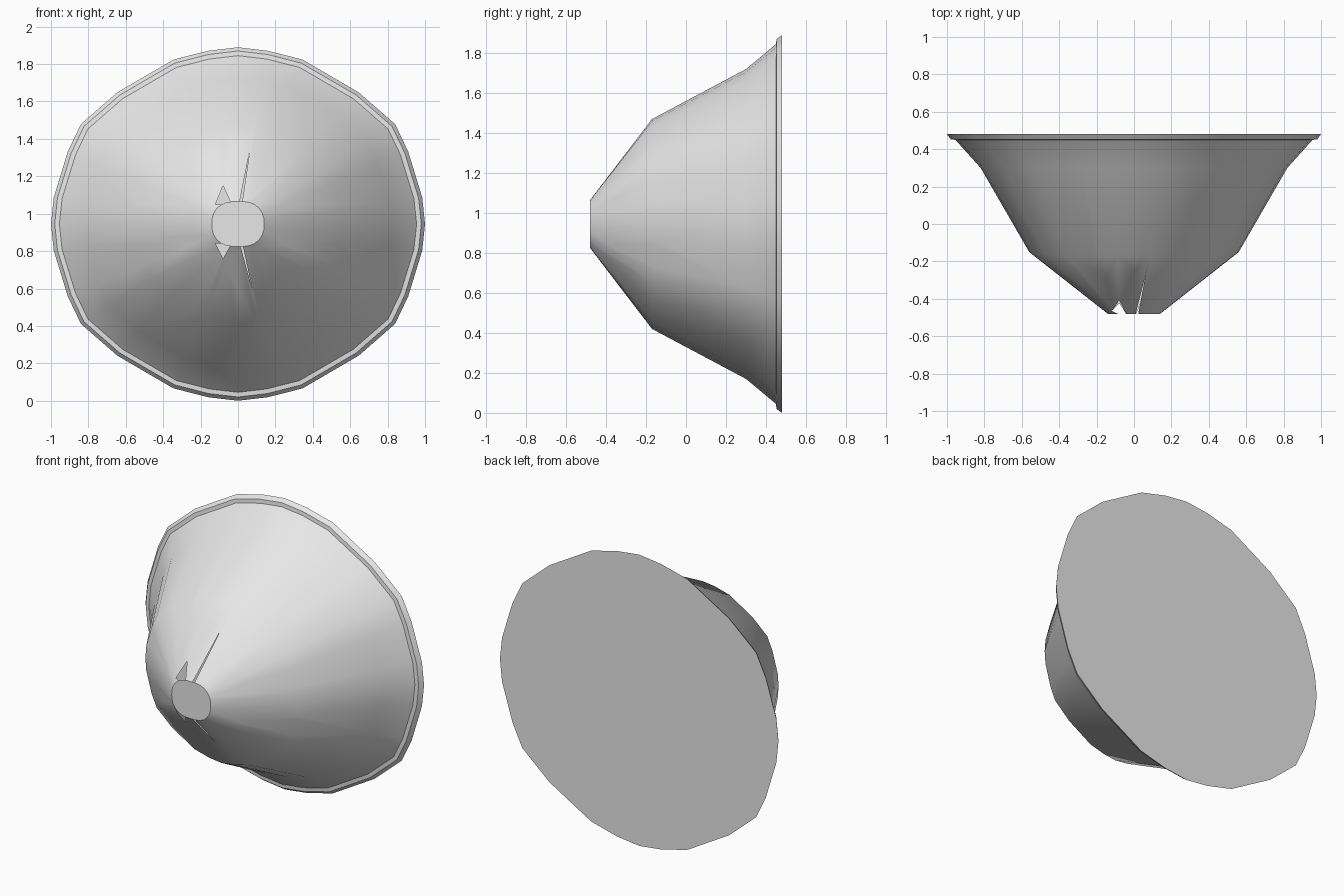
import bpy, bmesh
from mathutils import Vector

cube = bpy.data.objects.get("Cube")
if cube:
    bpy.data.objects.remove(cube, do_unlink=True)

CENTRE_Z = 0.945

grey = bpy.data.materials.new("plain grey")
grey.use_nodes = True
colour = (0.8, 0.8, 0.8, 1)
grey.diffuse_color = colour
grey.node_tree.nodes["Principled BSDF"].inputs["Base Color"].default_value = colour

# Quarter outlines from the side to the top, as unit-scaled (x, z)
RIM = [(1, 0), (.985, .15), (.91, .41), (.84, .565), (.645, .745), (.345, .93), (.16, .98), (0, 1)]
NOSE = [(1, 0), (.985, .25), (.93, .48), (.82, .68), (.66, .85), (.45, .96), (.22, 1), (0, 1)]


def full_outline(quarter):
    half = quarter + [(-x, z) for x, z in reversed(quarter[:-1])]
    return half + [(x, -z) for x, z in reversed(half[1:-1])]


def add_ring(bm, quarter, y, rx, rz, bow=0):
    return [bm.verts.new((x * rx, y - bow * abs(z), CENTRE_Z + z * rz))
            for x, z in full_outline(quarter)]


def cut_hole(bm, corners):
    """Open a triangular hole in the nose cone, seen along y."""
    pts = [Vector((x, 0, z)) for x, z in corners]
    mid = sum(pts, Vector()) / 3
    upper = mid.z > CENTRE_Z

    def cone_faces():
        bm.normal_update()
        found = []
        for f in bm.faces:
            c = f.calc_center_median()
            if c.y < -.18 and f.normal.y > -.97 and abs(c.x) < .4 and (c.z > CENTRE_Z) == upper:
                found.append(f)
        return found

    planes = []
    for a, b in zip(pts, pts[1:] + pts[:1]):
        edge = b - a
        normal = Vector((edge.z, 0, -edge.x)).normalized()
        if normal.dot(mid - a) > 0:
            normal = -normal
        planes.append((a, normal))
        faces = cone_faces()
        geom = set(faces)
        for f in faces:
            geom.update(f.edges)
            geom.update(f.verts)
        bmesh.ops.bisect_plane(bm, geom=list(geom), dist=1e-5, plane_co=a, plane_no=normal)
    inside = [f for f in cone_faces()
              if all(n.dot(f.calc_center_median() - a) < 0 for a, n in planes)]
    bmesh.ops.delete(bm, geom=inside, context='FACES')


# Lofted shell: nose, shoulder, flare and stepped rim
bm = bmesh.new()
rings = [
    add_ring(bm, NOSE, -.48, .14, .12),
    add_ring(bm, RIM, -.15, .56, .525, .02),
    add_ring(bm, RIM, .3, .82, .775),
    add_ring(bm, RIM, .45, .955, .9),
    add_ring(bm, RIM, .453, .98, .925),
    add_ring(bm, RIM, .48, 1, .945),
]
for front, back in zip(rings, rings[1:]):
    for i in range(len(front)):
        j = (i + 1) % len(front)
        bm.faces.new((front[i], front[j], back[j], back[i]))
bm.faces.new(rings[0])
bm.faces.new(rings[-1])
bmesh.ops.recalc_face_normals(bm, faces=bm.faces[:])

# Small gaps around the nose
for corners in [
    [(-.12, 1.05), (-.035, 1.05), (-.08, 1.15)],
    [(-.12, .84), (-.035, .84), (-.08, .76)],
    [(.008, 1.06), (.022, 1.06), (.062, 1.33)],
    [(.012, .83), (.026, .83), (.075, .6)],
]:
    cut_hole(bm, corners)

mesh = bpy.data.meshes.new("flared_cone")
bm.to_mesh(mesh)
bm.free()
mesh.materials.append(grey)
cone = bpy.data.objects.new("flared_cone", mesh)
bpy.context.collection.objects.link(cone)

# Smooth sides with crisp end caps
bpy.ops.object.select_all(action='DESELECT')
cone.select_set(True)
bpy.context.view_layer.objects.active = cone
bpy.ops.object.shade_smooth_by_angle(angle=0.55)
